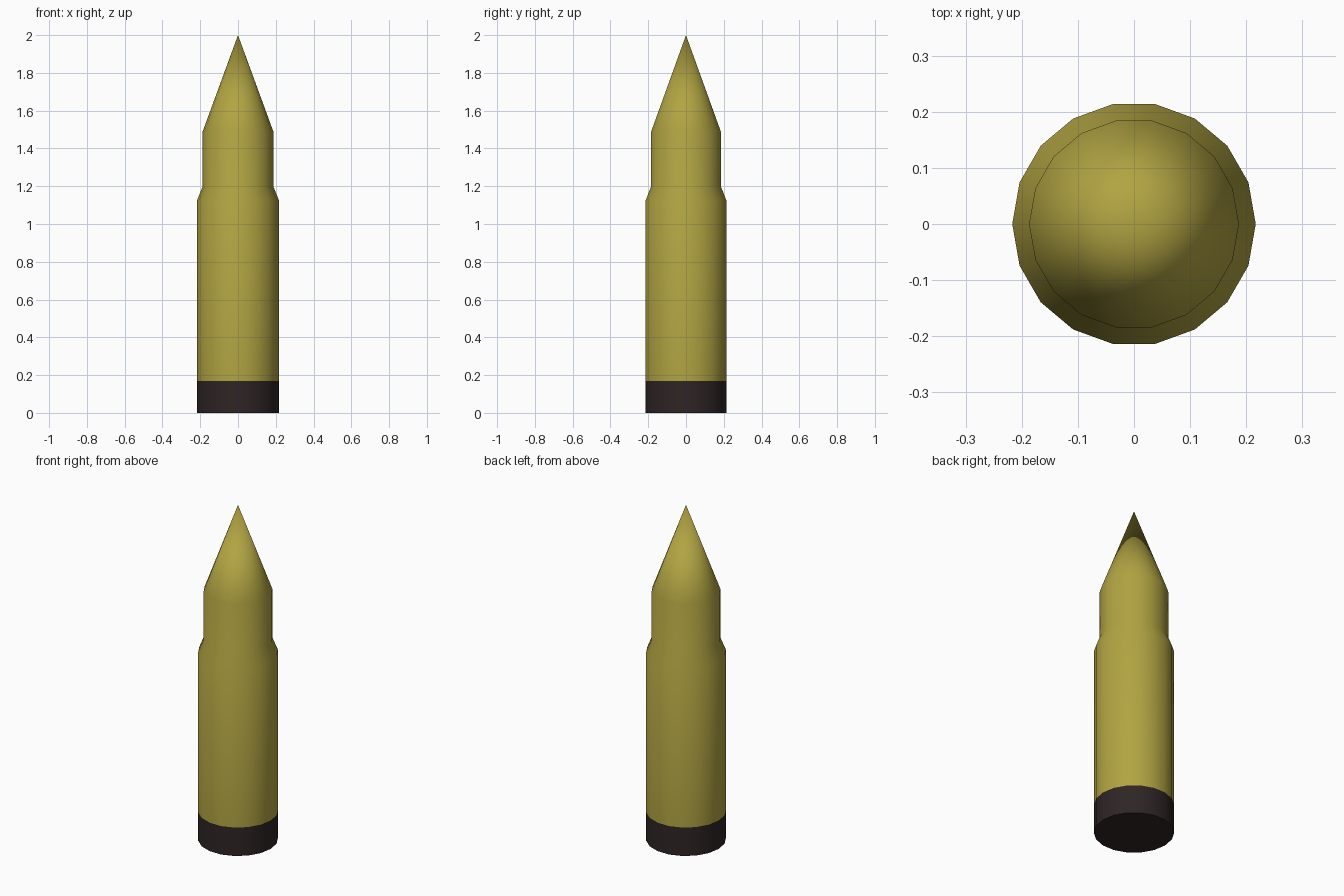
import bpy, bmesh, math

if "Cube" in bpy.data.objects:
    bpy.data.objects.remove(bpy.data.objects["Cube"])

SIDES = 18


def material(name, rgb):
    m = bpy.data.materials.new(name)
    m.diffuse_color = (*rgb, 1.0)
    m.use_nodes = True
    m.node_tree.nodes["Principled BSDF"].inputs["Base Color"].default_value = m.diffuse_color
    return m


brass = material("brass", (0.44, 0.37, 0.055))
dark = material("dark_base", (0.028, 0.018, 0.018))

# Lathe profile: (radius, height) from the base up to the shoulder of the tip
profile = [(0.217, 0.0), (0.217, 0.17), (0.217, 1.125),
           (0.187, 1.20), (0.187, 1.49)]

bm = bmesh.new()
rings = []
for r, z in profile:
    rings.append([bm.verts.new((r * math.cos(2 * math.pi * i / SIDES),
                                r * math.sin(2 * math.pi * i / SIDES), z))
                  for i in range(SIDES)])

# Side walls
for a, b in zip(rings, rings[1:]):
    for i in range(SIDES):
        j = (i + 1) % SIDES
        bm.faces.new((a[i], a[j], b[j], b[i]))

# Pointed tip and flat bottom
tip = bm.verts.new((0, 0, 2.0))
top = rings[-1]
for i in range(SIDES):
    bm.faces.new((top[i], top[(i + 1) % SIDES], tip))
bm.faces.new(rings[0][::-1])

# Dark band at the base, brass above
for f in bm.faces:
    f.material_index = 1 if f.calc_center_median().z < 0.17 else 0

mesh = bpy.data.meshes.new("cartridge")
bm.to_mesh(mesh)
bm.free()
mesh.materials.append(brass)
mesh.materials.append(dark)
obj = bpy.data.objects.new("cartridge", mesh)
bpy.context.collection.objects.link(obj)

# Smooth sides, sharp bottom rim
bpy.context.view_layer.objects.active = obj
obj.select_set(True)
bpy.ops.object.shade_smooth_by_angle(angle=math.radians(40))
